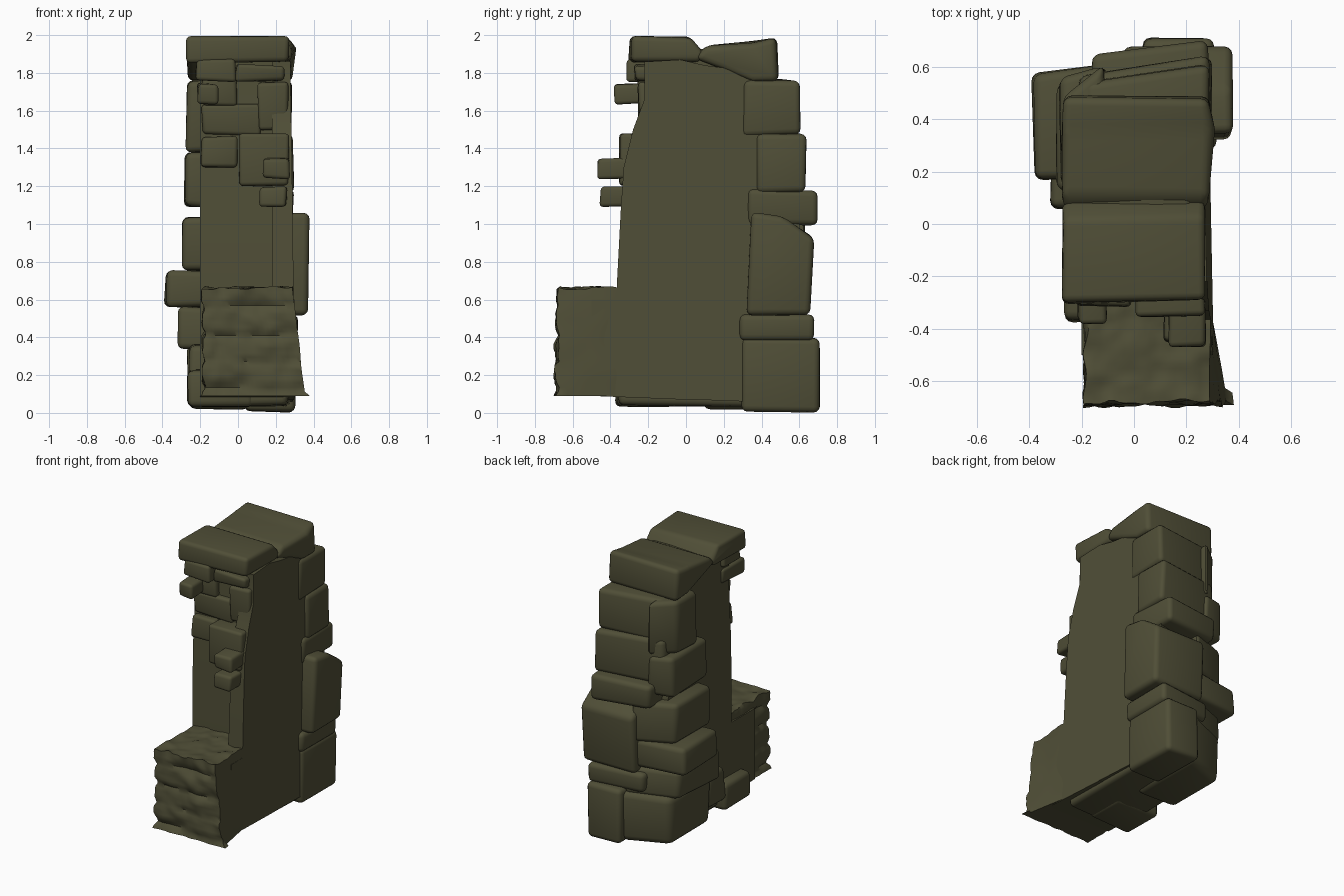
import bpy, bmesh, math, random
from mathutils import Vector, noise

if "Cube" in bpy.data.objects:
    bpy.data.objects.remove(bpy.data.objects["Cube"])

random.seed(4)
stone_mat = bpy.data.materials.new("dark olive stone")
stone_mat.diffuse_color = (0.08, 0.077, 0.038, 1)
stone_mat.use_nodes = True
stone_mat.node_tree.nodes["Principled BSDF"].inputs["Base Color"].default_value = stone_mat.diffuse_color


def finish(name, bm, angle=40):
    bmesh.ops.recalc_face_normals(bm, faces=bm.faces)
    me = bpy.data.meshes.new(name)
    bm.to_mesh(me)
    bm.free()
    me.materials.append(stone_mat)
    for p in me.polygons:
        p.use_smooth = True
    me.set_sharp_from_angle(angle=math.radians(angle))
    ob = bpy.data.objects.new(name, me)
    bpy.context.collection.objects.link(ob)
    return ob


def prism(pts, x0, x1):
    """Side profile (y, z) extruded across x."""
    bm = bmesh.new()
    a = [bm.verts.new((x0, y, z)) for y, z in pts]
    b = [bm.verts.new((x1, y, z)) for y, z in pts]
    bm.faces.new(a)
    bm.faces.new(b[::-1])
    n = len(pts)
    for i in range(n):
        bm.faces.new((a[i], a[(i + 1) % n], b[(i + 1) % n], b[i]))
    return bm


def rock(name, pts, x0, x1, bevel=0.032, jit=0.02, cut=0.0):
    """Worn stone: corners pulled inward at random, then rounded.
    cut pulls in the back left corner."""
    bm = prism(pts, x0, x1)
    c = sum((v.co for v in bm.verts), Vector()) / len(bm.verts)
    for v in bm.verts:
        shift = cut if v.co.x < c.x and v.co.y > c.y else 0
        for k in range(3):
            v.co[k] -= math.copysign(random.uniform(0, jit), v.co[k] - c[k])
        v.co.y -= shift
    bmesh.ops.recalc_face_normals(bm, faces=bm.faces)
    bmesh.ops.bevel(bm, geom=bm.edges[:], offset=bevel, segments=3, profile=0.5,
                    affect='EDGES', clamp_overlap=True)
    return finish(name, bm)


def block(name, x0, x1, y0, y1, z0, z1, **kw):
    return rock(name, [(y0, z0), (y1, z0), (y1, z1), (y0, z1)], x0, x1, **kw)


def wall(name, pts, x0):
    """Flat sided wall piece, slightly wider at the bottom right."""
    bm = prism(pts, x0, 0.28)
    for v in bm.verts:
        if v.co.x > 0.25:
            v.co.x = 0.295 - 0.012 * v.co.z - 0.02 * v.co.y
        elif v.co.y > 0.45:
            v.co.y -= 0.1
    return finish(name, bm, 25)


# wall core: recessed front on the left, thin leaf reaching further forward on the right
wall("wall_core", [(-0.5, 0.09), (0.6, 0.05), (0.6, 1.0), (0.55, 1.2), (0.52, 1.7), (0.4, 1.8),
                   (0.1, 1.84), (-0.03, 1.87), (-0.2, 1.86), (-0.21, 1.5), (-0.23, 1.2),
                   (-0.235, 0.6), (-0.5, 0.6)], -0.2)
wall("wall_front_leaf", [(-0.5, 0.09), (0.0, 0.07), (0.0, 1.86), (-0.22, 1.86), (-0.22, 1.66),
                         (-0.28, 1.5), (-0.33, 1.3), (-0.345, 1.08), (-0.37, 0.6),
                         (-0.5, 0.6)], 0.18)

# rough rubble step at the front
bm = bmesh.new()
bmesh.ops.create_cube(bm, size=1)
bmesh.ops.subdivide_edges(bm, edges=bm.edges[:], cuts=24, use_grid_fill=True)
for v in bm.verts:
    c = v.co.copy()
    p = Vector((0.05 + c.x * 0.48, -0.45 + c.y * 0.46, 0.375 + c.z * 0.57))
    course = abs(math.sin(p.z * math.pi / 0.14 + 0.8 * noise.noise(p * 4)))
    groove = 0.02 * (1 - course) ** 2
    n = noise.noise(p * 10) * 0.02 + noise.noise(p * 20) * 0.01
    if c.y < -0.49:
        p.y += groove + n - 0.015 * (0.5 - c.z)
    if c.x < -0.49:
        p.x += groove * 1.2 + n * 0.6
    if c.z > 0.49:
        p.z += n * 0.8
    if c.x > 0.49:
        p.x += 0.006 * noise.noise(p * 6)
    if c.x > 0:                                  # flared lower right corner
        p.x += 0.13 * c.x * (0.5 - c.z) * max(0, 0.3 - c.y) / 0.8
    if c.z < -0.49 and c.x > 0.42 and c.y < -0.4:
        p.x += 0.025
    v.co = p
finish("rubble_step", bm, 50)

# cap stones
rock("cap_front", [(-0.31, 1.84), (0.08, 1.85), (0.11, 1.93), (0.03, 2.0), (-0.30, 2.0)],
     -0.28, 0.29, jit=0.025)
rock("cap_back", [(0.04, 1.87), (0.2, 1.81), (0.36, 1.75), (0.5, 1.75), (0.49, 1.99),
                  (0.36, 1.97), (0.1, 1.95)], -0.28, 0.295, jit=0.016)
block("cap_filler", -0.2, 0.24, -0.05, 0.3, 1.78, 1.93)

# quoin stones on the back and right corner
block("quoin_1", -0.2, 0.29, 0.29, 0.615, 1.46, 1.77, jit=0.015, cut=0.07)
block("quoin_2", -0.22, 0.30, 0.36, 0.65, 1.16, 1.49, jit=0.015, cut=0.08)
block("quoin_3", -0.17, 0.30, 0.31, 0.72, 0.99, 1.19, cut=0.06)
rock("quoin_4", [(0.31, 0.51), (0.66, 0.51), (0.69, 0.93), (0.52, 1.04), (0.34, 1.07)],
     -0.05, 0.38, jit=0.012)
block("quoin_5", -0.1, 0.32, 0.28, 0.69, 0.38, 0.53, jit=0.01, cut=0.05)
block("quoin_6", 0.03, 0.31, 0.29, 0.715, 0.0, 0.40, jit=0.012)

# stones on the left side and back left corner
block("left_stone_1", -0.285, -0.1, 0.24, 0.615, 1.37, 1.77, cut=0.12)
block("left_stone_2", -0.295, -0.1, 0.14, 0.62, 1.08, 1.39, cut=0.06)
block("left_stone_3", -0.31, 0.0, 0.12, 0.65, 0.74, 1.05, cut=0.11)
block("left_stone_4", -0.395, 0.0, 0.16, 0.63, 0.55, 0.76, cut=0.05)
block("left_stone_5", -0.325, 0.05, 0.05, 0.65, 0.33, 0.57, jit=0.025, cut=0.13)
block("left_stone_6", -0.28, 0.08, 0.08, 0.69, 0.01, 0.38, bevel=0.045, cut=0.13)
block("left_stone_7", -0.27, 0.0, -0.1, 0.12, 0.1, 0.37)
block("left_stone_8", -0.275, 0.1, -0.38, -0.05, 0.02, 0.24)
block("foundation", -0.2, 0.28, -0.37, 0.4, 0.03, 0.15)

# broken stones sticking out of the front face
front = [(-0.23, 0.0, -0.32, 1.75, 1.885), (-0.02, 0.25, -0.28, 1.75, 1.85),
         (-0.22, -0.1, -0.385, 1.63, 1.755), (-0.2, 0.13, -0.25, 1.46, 1.64),
         (0.1, 0.275, -0.26, 1.49, 1.76), (-0.2, 0.0, -0.27, 1.29, 1.47),
         (0.0, 0.275, -0.36, 1.19, 1.49), (0.13, 0.28, -0.48, 1.23, 1.36),
         (0.11, 0.27, -0.46, 1.09, 1.21), (-0.2, 0.0, -0.26, 1.62, 1.78)]
for i, (x0, x1, y, z0, z1) in enumerate(front):
    block("front_stone_%d" % (i + 1), x0, x1, y, -0.1, z0, z1, bevel=0.02, jit=0.018)
